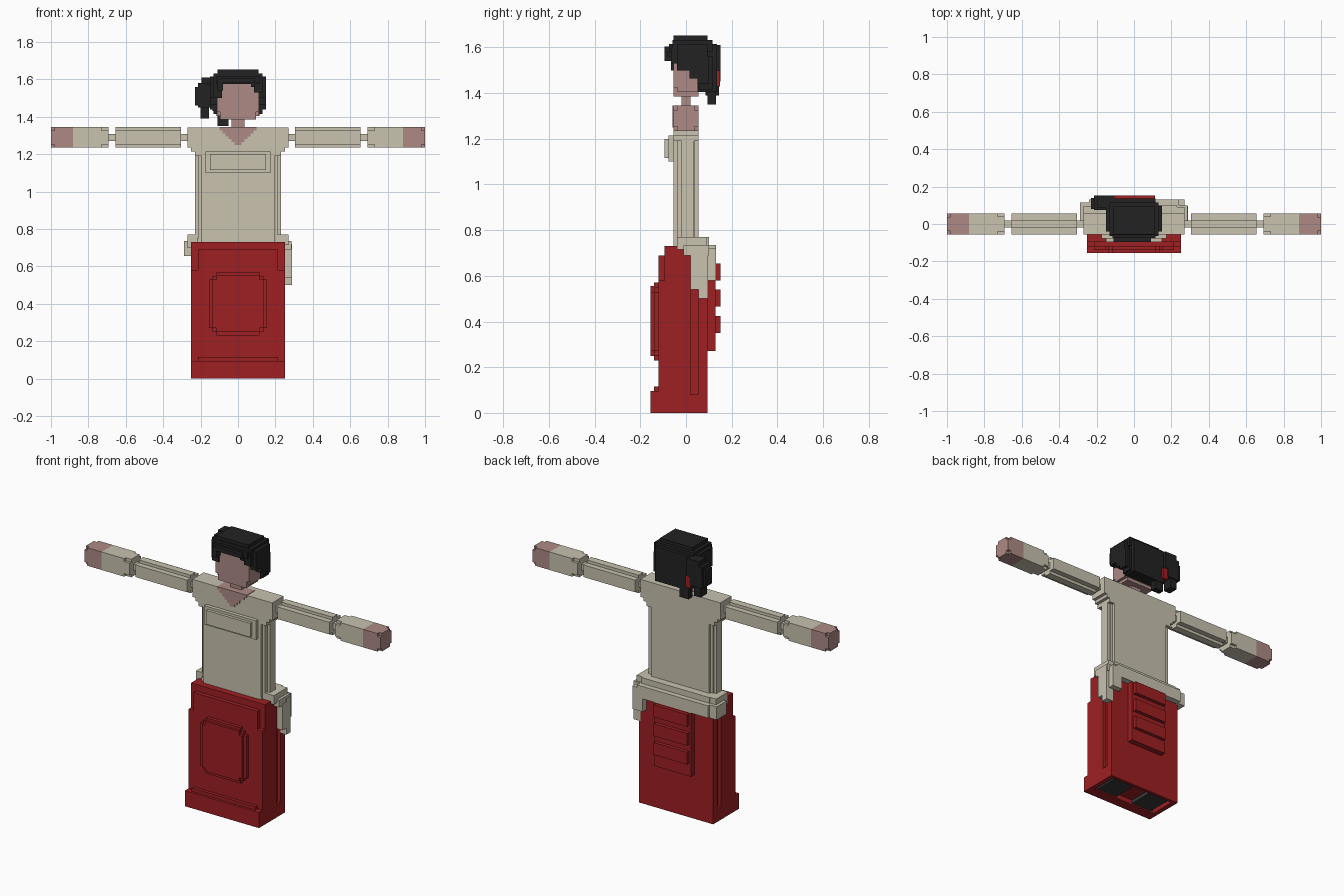
import bpy, bmesh


def material(name, rgb):
    m = bpy.data.materials.new(name)
    m.diffuse_color = (*rgb, 1)
    return m


CREAM = material("cream", (0.58, 0.54, 0.43))
RED = material("red", (0.34, 0.014, 0.016))
SKIN = material("skin", (0.42, 0.255, 0.235))
BLACK = material("black", (0.016, 0.016, 0.016))
GREY = material("dark grey", (0.04, 0.04, 0.04))


def blocks(name, mat, boxes):
    """One blocky part made of (x0, x1, y0, y1, z0, z1) boxes."""
    bm = bmesh.new()
    for x0, x1, y0, y1, z0, z1 in boxes:
        vs = bmesh.ops.create_cube(bm, size=1)["verts"]
        for v in vs:
            v.co.x = x1 if v.co.x > 0 else x0
            v.co.y = y1 if v.co.y > 0 else y0
            v.co.z = z1 if v.co.z > 0 else z0
    me = bpy.data.meshes.new(name)
    bm.to_mesh(me)
    bm.free()
    me.materials.append(mat)
    ob = bpy.data.objects.new(name, me)
    bpy.context.collection.objects.link(ob)
    return ob


def flip(boxes):
    return [(-b[1], -b[0], *b[2:]) for b in boxes]


def both(boxes):
    return boxes + flip(boxes)


def wide(w, *rest):
    return (-w, w, *rest)


# Skirt with grooved sides, stepped hem and raised front panel
blocks("skirt", RED, [
    wide(.23, -.095, .095, .03, .69),
    wide(.25, -.095, .02, .08, .73),
    wide(.25, .055, .095, .08, .68),
    wide(.25, -.12, .095, .03, .08),
    wide(.215, -.12, -.09, .08, .69),
    wide(.25, -.12, -.09, .08, .58),
])
blocks("skirt_hem", RED, [
    wide(.25, -.155, -.12, 0, .095),
    wide(.215, -.14, -.11, .09, .115),
    wide(.25, -.12, -.09, 0, .03),
    wide(.25, .075, .095, 0, .03),
] + both([(.22, .25, -.09, .075, 0, .03)]))
blocks("front_panel", RED, [
    wide(.155, -.14, -.11, .27, .53),
    wide(.135, -.14, -.11, .25, .55),
    wide(.115, -.14, -.11, .23, .57),
    wide(.135, -.155, -.13, .27, .53),
    wide(.115, -.155, -.13, .25, .555),
])

# Back panel with three ribs
blocks("back_panel", RED, [wide(.125, .09, .13, .27, .68)])
blocks("back_ribs", RED,
       [wide(.112, .12, .152, z, z + .075) for z in (.35, .465, .58)])

# Shoe soles inside the hem
blocks("shoe_soles", GREY, both([(.06, .2, -.095, .07, .008, .04)]))

# Torso with recessed side strips and stepped shoulders
blocks("torso", CREAM, [
    wide(.195, -.055, .055, .68, 1.342),
    wide(.212, -.04, .04, .70, 1.2),
    wide(.23, -.02, .035, .70, 1.2),
    wide(.23, -.055, .055, 1.19, 1.342),
    wide(.25, -.055, .055, 1.215, 1.342),
    wide(.27, -.055, .055, 1.235, 1.342),
])
blocks("chest_pocket", CREAM, [
    wide(.175, -.077, -.05, 1.10, 1.215),
    wide(.15, -.095, -.07, 1.115, 1.2),
])

# Stepped neckline and neck
blocks("neckline", SKIN, [
    wide(.1 - .0165 * i, -.059, .02, 1.327 - .0155 * i, 1.345)
    for i in range(6)])
blocks("neck", SKIN, [wide(.036, -.02, .02, 1.33, 1.40)])

# Arms: joints, ridged upper arm, sleeve and hand
for side, f in (("right", lambda b: b), ("left", flip)):
    blocks(side + "_arm_joints", CREAM, f([
        (.26, .315, -.02, .02, 1.27, 1.308),
        (.645, .70, -.02, .02, 1.27, 1.308),
    ]))
    blocks(side + "_upper_arm", CREAM, f([
        (.305, .655, -.055, .055, 1.253, 1.327),
        (.305, .655, -.022, .022, 1.235, 1.345),
    ]))
    blocks(side + "_sleeve", CREAM, f([
        (.693, .73, -.04, .04, 1.235, 1.345),
        (.693, .73, -.055, .055, 1.253, 1.327),
        (.73, .883, -.055, .055, 1.235, 1.345),
    ]))
    blocks(side + "_hand", SKIN, f([
        (.883, .98, -.055, .055, 1.235, 1.345),
        (.98, 1.0, -.055, .055, 1.253, 1.327),
        (.98, 1.0, -.037, .037, 1.235, 1.345),
    ]))

# Cloth tied round the hips, hanging lower on one side
blocks("hip_cloth", CREAM, [
    wide(.22, -.04, .095, .70, .752),
    wide(.23, .05, .10, .67, .77),
    wide(.24, .09, .132, .66, .735),
    (-.27, -.2, -.02, .095, .70, .77),
    (-.288, -.24, .02, .115, .655, .735),
    (.2, .27, -.04, .09, .715, .77),
    (.23, .285, -.01, .1, .69, .735),
    (.24, .288, .02, .06, .54, .70),
    (.24, .288, .055, .097, .50, .72),
    (.2, .27, .09, .132, .58, .72),
])

# Head
blocks("head", SKIN, [
    wide(.095, -.055, .055, 1.385, 1.60),
    wide(.112, -.037, .06, 1.405, 1.60),
    wide(.112, -.055, .055, 1.425, 1.56),
])

# Hair: cap, fringe and stepped sides and back
blocks("hair", BLACK, [
    wide(.11, -.055, .095, 1.58, 1.652),
    wide(.13, -.06, .115, 1.58, 1.632),
    wide(.15, -.04, .095, 1.52, 1.615),
    wide(.115, .05, .135, 1.405, 1.615),
    wide(.09, -.095, -.05, 1.58, 1.605),
    wide(.115, -.075, -.04, 1.575, 1.615),
    (-.11, -.08, -.095, -.05, 1.54, 1.60),
    (-.13, -.085, -.065, -.03, 1.50, 1.60),
    (.085, .13, -.065, -.03, 1.53, 1.60),
    (.07, .09, -.08, -.05, 1.56, 1.60),
] + both([
    (.105, .15, -.04, .02, 1.50, 1.56),
    (.105, .15, .015, .06, 1.465, 1.56),
    (.105, .15, .05, .10, 1.44, 1.56),
    (.08, .13, .055, .115, 1.415, 1.56),
]))

# Side ponytail and its tie
blocks("ponytail", BLACK, [
    (-.23, -.15, .08, .14, 1.46, 1.56),
    (-.215, -.13, .075, .152, 1.45, 1.58),
    (-.195, -.11, .085, .152, 1.50, 1.61),
    (-.20, -.155, .085, .145, 1.39, 1.48),
    (-.11, -.05, .095, .132, 1.35, 1.42),
])
blocks("hair_tie", RED, [(-.135, -.10, .09, .148, 1.43, 1.50)])
